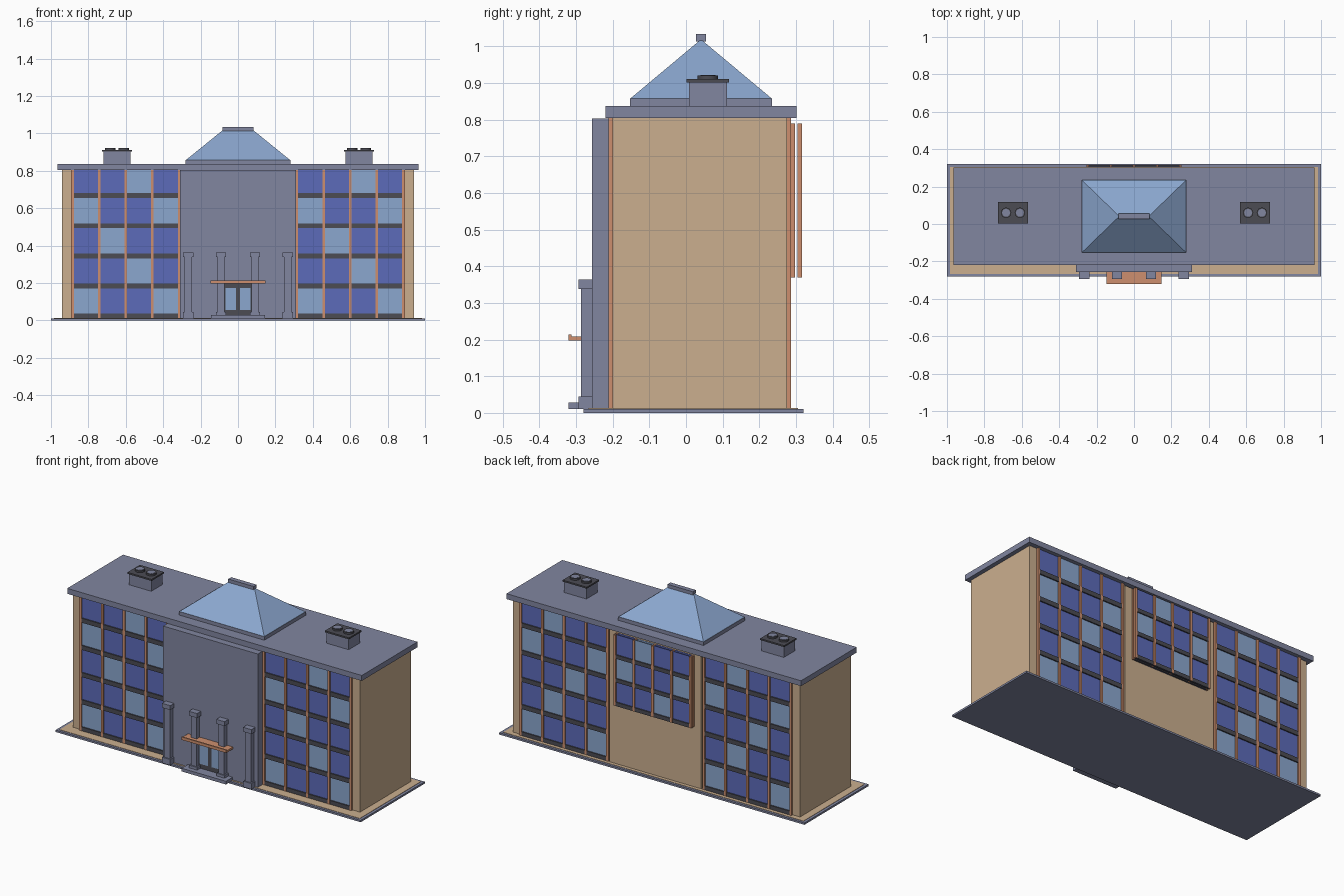
import bpy
import bmesh
from mathutils import Matrix

cube = bpy.data.objects.get("Cube")
if cube:
    bpy.data.objects.remove(cube, do_unlink=True)


def material(name, rgb):
    """Flat material from an 8-bit display colour."""
    linear = [((c / 255 + 0.055) / 1.055) ** 2.4 for c in rgb] + [1]
    mat = bpy.data.materials.new(name)
    mat.use_nodes = True
    mat.diffuse_color = linear
    mat.node_tree.nodes["Principled BSDF"].inputs["Base Color"].default_value = linear
    return mat


GREY = material("slate_grey", (129, 134, 160))
TAN = material("tan_wall", (203, 175, 143))
ORANGE = material("terracotta", (205, 143, 110))
DARK = material("charcoal", (76, 76, 84))
BLUE = material("deep_blue_glass", (92, 107, 186))
LIGHT = material("pale_blue_glass", (139, 167, 207))


def finish(name, bm, mat):
    mesh = bpy.data.meshes.new(name)
    bm.to_mesh(mesh)
    bm.free()
    mesh.materials.append(mat)
    obj = bpy.data.objects.new(name, mesh)
    bpy.context.collection.objects.link(obj)
    return obj


def boxes(name, mat, *extents):
    """One object made of boxes, each given as (x0, x1), (y0, y1), (z0, z1)."""
    bm = bmesh.new()
    for ext in extents:
        mid = [(a + b) / 2 for a, b in ext]
        size = [abs(b - a) for a, b in ext]
        bmesh.ops.create_cube(bm, size=1, matrix=Matrix.Translation(mid) @ Matrix.Diagonal((*size, 1)))
    return finish(name, bm, mat)


def window_panel(name, cx, wall, side, z0, rows, scale=1.0):
    """Glazed grid on a wall; side is -1 for the front, 1 for the back."""
    pattern = ["DDLD", "LDDL", "DLDD", "DDLD", "LDDL"]  # from the top row down
    col, pitch, band, bar = 0.1425 * scale, 0.161 * scale, 0.026 * scale, 0.007
    left, top = cx - 2 * col, min(z0 + rows * pitch, 0.806)
    glass = {"D": [], "L": []}
    sills = []
    for r in range(rows):
        low = z0 + (rows - 1 - r) * pitch
        for c in range(4):
            xs = (left + c * col, left + (c + 1) * col)
            glass[pattern[r][c]].append((xs, (wall, wall + side * 0.004), (low, min(low + pitch, top))))
            sills.append((xs, (wall, wall + side * 0.011), (low, low + band)))
    bars = [((left + c * col - bar, left + c * col + bar), (wall, wall + side * 0.012), (z0, top))
            for c in range(5)]
    boxes(name + "_deep_panes", BLUE, *glass["D"])
    boxes(name + "_pale_panes", LIGHT, *glass["L"])
    boxes(name + "_sills", DARK, *sills)
    boxes(name + "_mullions", ORANGE, *bars)


# Ground, walls and roof
boxes("base_slab", GREY, ((-1, 1), (-0.28, 0.32), (0, 0.011)))
boxes("paving", TAN, ((-0.984, 0.984), (-0.266, 0.306), (0.008, 0.013)))
boxes("main_walls", TAN, ((-0.94, 0.94), (-0.2, 0.275), (0.01, 0.81)))
boxes("rear_bay", TAN, ((-0.3, 0.3), (0.2, 0.286), (0.01, 0.797)))
boxes("front_bay", GREY, ((-0.31, 0.31), (-0.257, -0.15), (0.01, 0.803)))
boxes("roof_slab", GREY, ((-0.965, 0.965), (-0.22, 0.302), (0.805, 0.837)))

# Window panels on both wings and above the rear wall
for label, cx in (("right", -0.6), ("left", 0.6)):
    window_panel("front_" + label + "_windows", cx, -0.2, -1, 0.01, 5)
    window_panel("back_" + label + "_windows", cx, 0.275, 1, 0.01, 5)
window_panel("rear_inner_windows", 0, 0.285, 1, 0.37, 3, 0.87)
window_panel("rear_outer_windows", 0, 0.304, 1, 0.37, 3, 0.87)

# Entrance columns with square caps and bases
parts = []
for x in (-0.266, -0.09, 0.09, 0.266):
    parts += [((x - 0.019, x + 0.019), (-0.286, -0.25), (0.01, 0.35)),
              ((x - 0.027, x + 0.027), (-0.293, -0.25), (0.338, 0.364)),
              ((x - 0.027, x + 0.027), (-0.293, -0.25), (0.01, 0.045))]
boxes("entrance_columns", GREY, *parts)
boxes("entrance_step", GREY, ((-0.145, 0.145), (-0.32, -0.25), (0.01, 0.029)))
boxes("canopy", ORANGE, ((-0.147, 0.147), (-0.318, -0.25), (0.197, 0.209)),
      ((-0.147, 0.147), (-0.32, -0.312), (0.197, 0.214)))

# Double door
boxes("door_frame", DARK, ((-0.072, 0.072), (-0.263, -0.25), (0.029, 0.197)))
boxes("door_glass", LIGHT, *[((s * 0.012, s * 0.068), (-0.265, -0.26), (0.056, 0.172)) for s in (-1, 1)])

# Hipped skylight on a curb
boxes("skylight_curb", GREY, ((-0.28, 0.28), (-0.153, 0.235), (0.83, 0.858)))
bm = bmesh.new()
rings = []
for hx, hy, z in ((0.278, 0.193, 0.858), (0.083, 0.004, 1.016)):
    rings.append([bm.verts.new((sx * hx, 0.041 + sy * hy, z))
                  for sx, sy in ((-1, -1), (1, -1), (1, 1), (-1, 1))])
low, high = rings
for i in range(4):
    j = (i + 1) % 4
    bm.faces.new((low[i], low[j], high[j], high[i]))
bm.faces.new(high)
bm.faces.new(low[::-1])
finish("skylight_glass", bm, LIGHT)
boxes("skylight_cap", GREY, ((-0.083, 0.083), (0.027, 0.055), (1.014, 1.034)))


def pots(name, mat, cx, radius, z0, z1):
    bm = bmesh.new()
    for dx in (-0.037, 0.037):
        bmesh.ops.create_cone(bm, cap_ends=True, segments=16, radius1=radius, radius2=radius,
                              depth=z1 - z0, matrix=Matrix.Translation((cx + dx, 0.06, (z0 + z1) / 2)))
    obj = finish(name, bm, mat)
    for face in obj.data.polygons:
        face.use_smooth = abs(face.normal.z) < 0.5


# Chimneys with paired round vents
for label, cx in (("right", -0.647), ("left", 0.647)):
    boxes(label + "_chimney", GREY, ((cx - 0.073, cx + 0.073), (0.008, 0.112), (0.83, 0.904)))
    boxes(label + "_chimney_cap", DARK, ((cx - 0.079, cx + 0.079), (0.002, 0.118), (0.902, 0.911)))
    pots(label + "_vents", DARK, cx, 0.028, 0.908, 0.921)
    pots(label + "_vent_tops", GREY, cx, 0.021, 0.915, 0.9225)
